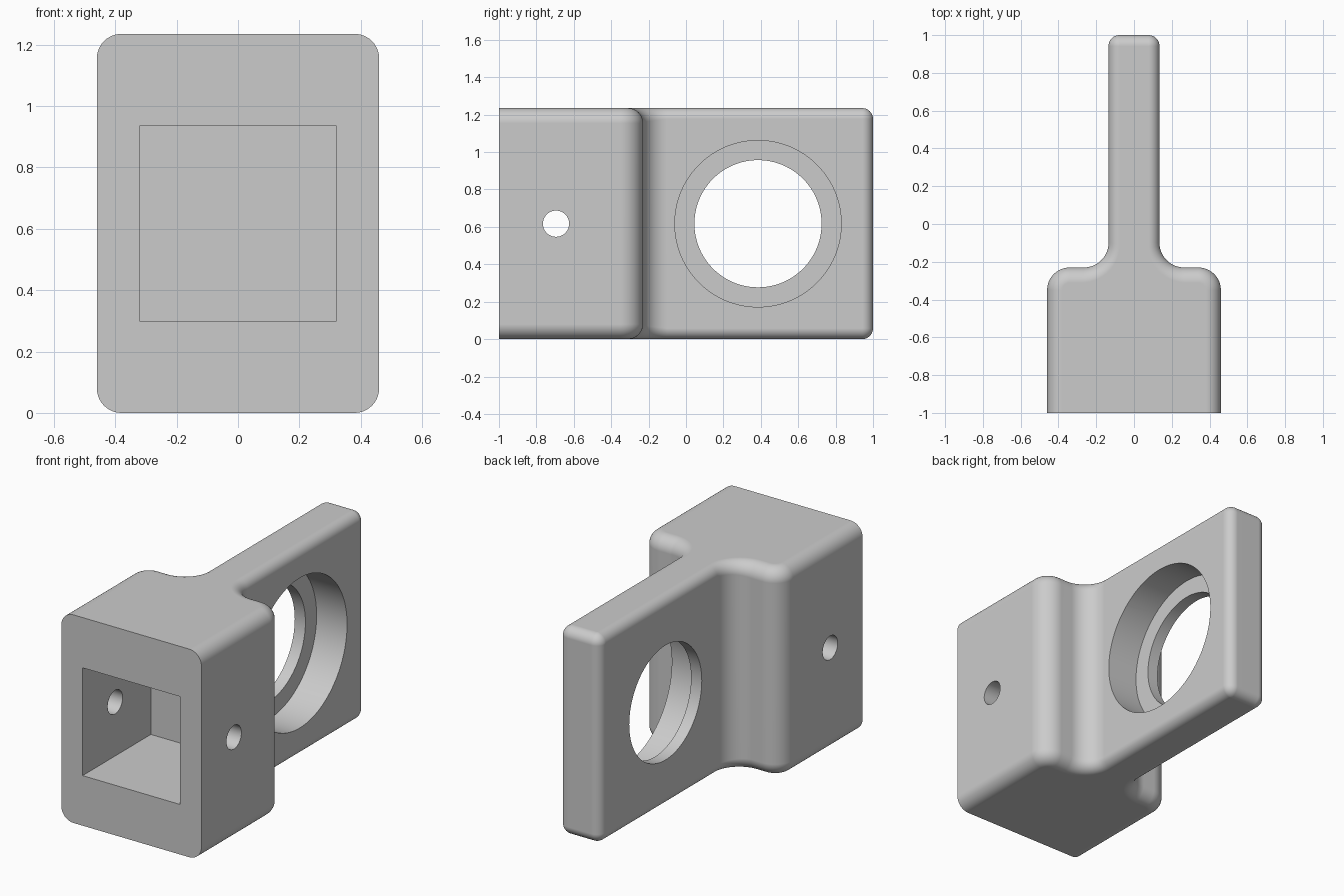
import bpy, bmesh
from math import sin, cos, pi, radians
from mathutils import Vector

default = bpy.data.objects.get("Cube")
if default:
    bpy.data.objects.remove(default, do_unlink=True)

HEIGHT, MID = 1.235, 0.617
BLOCK_X, PLATE_X, SHOULDER_Y = 0.46, 0.135, -0.23
BLOCK_EDGE, PLATE_EDGE = 0.08, 0.058

grey = bpy.data.materials.new("light grey")
grey.use_nodes = True
colour = (0.6, 0.6, 0.6, 1)
grey.diffuse_color = colour
grey.node_tree.nodes["Principled BSDF"].inputs["Base Color"].default_value = colour


def arc(cx, cy, radius, start, end, edge0, edge1, side=1, steps=12):
    """Outline points as (position, outward normal, edge rounding)."""
    out = []
    for i in range(steps + 1):
        t = i / steps
        a = radians(start + (end - start) * t)
        d = Vector((cos(a), sin(a)))
        out.append((Vector((cx, cy)) + d * radius, d * side, edge0 + (edge1 - edge0) * t))
    return out


# Half outline: block side, shoulder, concave fillet, plate end
SH, FI = 0.12, 0.13
half = [(Vector((BLOCK_X, -1)), Vector((1, 0)), BLOCK_EDGE)]
half += arc(BLOCK_X - SH, SHOULDER_Y - SH, SH, 0, 90, BLOCK_EDGE, BLOCK_EDGE)
half += arc(PLATE_X + FI, SHOULDER_Y + FI, FI, 270, 180, BLOCK_EDGE, PLATE_EDGE, -1)
half += arc(PLATE_X - PLATE_EDGE, 1 - PLATE_EDGE, PLATE_EDGE, 0, 90, PLATE_EDGE, PLATE_EDGE)
flip = lambda v: Vector((-v.x, v.y))
outline = half + [(flip(p), flip(n), r) for p, n, r in reversed(half)]

# Stack of outlines, rounded over at the bottom and top
STEPS = 10
bm = bmesh.new()
layers = []
for top in (False, True):
    for i in range(STEPS + 1):
        a = pi / 2 * (STEPS - i if top else i) / STEPS
        ring = []
        for p, n, r in outline:
            q = p - n * r * (1 - sin(a))
            z = r * (1 - cos(a))
            ring.append(bm.verts.new((q.x, q.y, HEIGHT - z if top else z)))
        layers.append(ring)
for low, high in zip(layers, layers[1:]):
    for j in range(len(outline) - 1):
        bm.faces.new((low[j], low[j + 1], high[j + 1], high[j]))
bm.faces.new(layers[0][::-1])
bm.faces.new(layers[-1])
bm.faces.new([l[0] for l in layers[::-1]] + [l[-1] for l in layers])
bmesh.ops.remove_doubles(bm, verts=bm.verts, dist=0.0001)
bmesh.ops.recalc_face_normals(bm, faces=bm.faces)
mesh = bpy.data.meshes.new("bracket_body")
bm.to_mesh(mesh)
bm.free()
mesh.materials.append(grey)
body = bpy.data.objects.new("bracket_body", mesh)
bpy.context.collection.objects.link(body)


def cut(cutter):
    """Subtract the active cutter from the body, then drop it."""
    cutter.hide_render = True
    cutter.data.materials.append(grey)
    mod = body.modifiers.new("cut", "BOOLEAN")
    mod.operation, mod.solver, mod.object = "DIFFERENCE", "EXACT", cutter
    bpy.context.view_layer.objects.active = body
    bpy.ops.object.modifier_apply(modifier=mod.name)
    bpy.data.objects.remove(cutter, do_unlink=True)


def bore(y, radius, x0, x1):
    bpy.ops.mesh.primitive_cylinder_add(vertices=96, radius=radius, depth=x1 - x0,
                                        location=((x0 + x1) / 2, y, MID),
                                        rotation=(0, pi / 2, 0))
    cut(bpy.context.object)


# Square socket in the front
bpy.ops.mesh.primitive_cube_add(size=1, location=(0, -0.86, MID))
socket = bpy.context.object
socket.scale = (0.64, 1.0, 0.64)
bpy.context.view_layer.update()
cut(socket)

bore(-0.695, 0.07, -0.6, 0.6)    # cross pin hole
bore(0.385, 0.34, -0.3, 0.3)     # through hole in the plate
bore(0.385, 0.445, -0.065, 0.3)  # counterbore on the left side

# Smooth rounded edges, crisp cut edges
bpy.ops.object.select_all(action="DESELECT")
body.select_set(True)
bpy.context.view_layer.objects.active = body
bpy.ops.object.shade_smooth_by_angle(angle=radians(30))
weighted = body.modifiers.new("weighted_normals", "WEIGHTED_NORMAL")
weighted.keep_sharp = True
